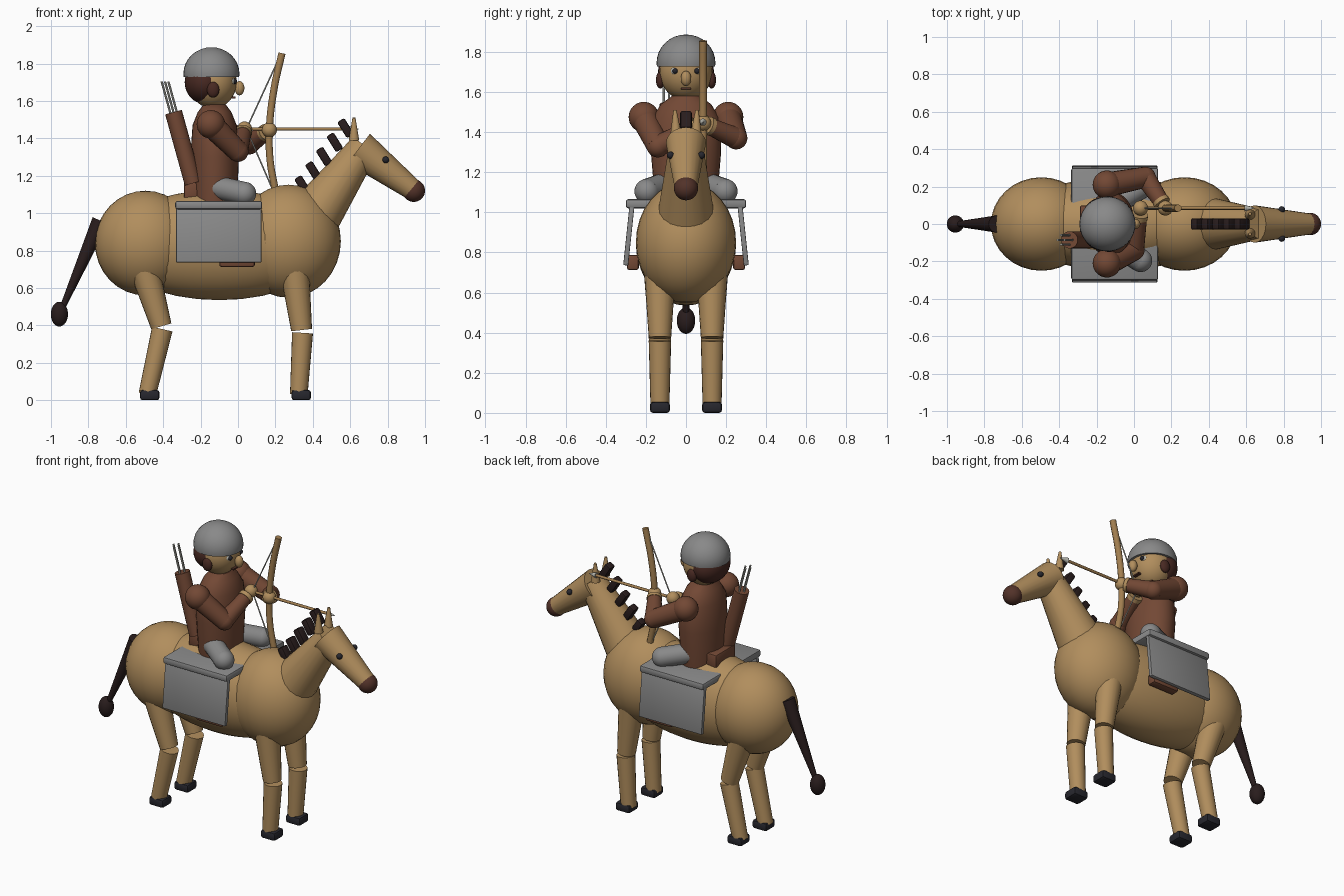
import bpy, bmesh, math
from mathutils import Vector

if "Cube" in bpy.data.objects:
    bpy.data.objects.remove(bpy.data.objects["Cube"], do_unlink=True)


def material(name, *rgb):
    m = bpy.data.materials.new(name)
    m.use_nodes = True
    m.diffuse_color = (*rgb, 1)
    m.node_tree.nodes["Principled BSDF"].inputs["Base Color"].default_value = (*rgb, 1)
    return m


TAN = material("tan hide", 0.44, 0.27, 0.11)
LEATHER = material("brown leather", 0.17, 0.065, 0.035)
HAIR = material("dark brown hair", 0.065, 0.022, 0.016)
MUZZLE = material("muzzle brown", 0.085, 0.032, 0.022)
MANE = material("mane black brown", 0.022, 0.012, 0.012)
HOOF = material("hoof charcoal", 0.02, 0.02, 0.027)
GREY = material("grey cloth", 0.25, 0.25, 0.25)
PALE = material("pale shaft", 0.5, 0.5, 0.45)
WOOD = material("bow wood", 0.36, 0.21, 0.08)


def finish(bm, name, mat, smooth=True):
    me = bpy.data.meshes.new(name)
    bm.to_mesh(me)
    bm.free()
    ob = bpy.data.objects.new(name, me)
    bpy.context.collection.objects.link(ob)
    me.materials.append(mat)
    if smooth:
        bpy.ops.object.select_all(action="DESELECT")
        ob.select_set(True)
        bpy.context.view_layer.objects.active = ob
        bpy.ops.object.shade_smooth_by_angle(angle=math.radians(40))
    return ob


def ball(name, mat, loc, size, cut=None):
    """Ellipsoid, optionally keeping only what lies above a relative height."""
    bm = bmesh.new()
    bmesh.ops.create_uvsphere(bm, u_segments=32, v_segments=16, radius=1)
    if cut is not None:
        geom = bm.verts[:] + bm.edges[:] + bm.faces[:]
        bmesh.ops.bisect_plane(bm, geom=geom, plane_co=(0, 0, cut),
                               plane_no=(0, 0, -1), clear_outer=True)
        bmesh.ops.holes_fill(bm, edges=[e for e in bm.edges if e.is_boundary])
    bmesh.ops.scale(bm, vec=size if isinstance(size, tuple) else (size,) * 3, verts=bm.verts)
    bmesh.ops.translate(bm, vec=loc, verts=bm.verts)
    return finish(bm, name, mat)


def rod(name, mat, a, b, r1, r2=None, sides=20):
    """Straight or tapered cylinder between two points."""
    a, b = Vector(a), Vector(b)
    bm = bmesh.new()
    bmesh.ops.create_cone(bm, cap_ends=True, segments=sides, radius1=r1,
                          radius2=r1 if r2 is None else r2, depth=(b - a).length)
    ob = finish(bm, name, mat)
    ob.location = (a + b) / 2
    ob.rotation_euler = (b - a).to_track_quat("Z", "Y").to_euler()
    return ob


def box(name, mat, loc, size, rot=(0, 0, 0), bevel=0.008):
    bm = bmesh.new()
    bmesh.ops.create_cube(bm, size=1)
    bmesh.ops.scale(bm, vec=size, verts=bm.verts)
    if bevel:
        bmesh.ops.bevel(bm, geom=bm.edges[:], offset=bevel, segments=2,
                        profile=0.5, affect="EDGES")
    ob = finish(bm, name, mat)
    ob.location, ob.rotation_euler = loc, rot
    return ob


# Horse body, neck and head
ball("barrel", TAN, (-0.1, 0, 0.83), (0.6, 0.245, 0.295))
ball("rump", TAN, (-0.495, 0, 0.84), (0.27, 0.25, 0.28))
ball("chest", TAN, (0.27, 0, 0.85), (0.28, 0.25, 0.302))
rod("neck", TAN, (0.42, 0, 1.0), (0.68, 0, 1.36), 0.14, 0.08)
rod("horse_head", TAN, (0.645, 0, 1.345), (0.935, 0, 1.125), 0.1, 0.057)
ball("muzzle", MUZZLE, (0.94, 0, 1.12), 0.06)

# Mane tufts up the neck, then the tail
for i in range(5):
    t = i / 4
    box("mane_tuft", MANE, (0.345 + 0.23 * t, 0, 1.15 + 0.305 * t),
        (0.045, 0.058, 0.1), (0, math.radians(-32), 0), 0.01)
rod("tail", MANE, (-0.735, 0, 0.96), (-0.945, 0, 0.48), 0.046, 0.014)
ball("tail_tuft", MANE, (-0.955, 0, 0.46), (0.046, 0.046, 0.066))

for s, side in ((1, "left"), (-1, "right")):
    # Horse face
    rod(side + "_horse_ear", TAN, (0.62, s * 0.05, 1.39), (0.62, s * 0.055, 1.51), 0.028, 0.008)
    ball(side + "_horse_eye", HOOF, (0.79, s * 0.077, 1.285), 0.018)

    # Legs: hip, knee and ankle positions along x and z
    for end, hip, knee, ankle in (("front", (0.3, 0.72), (0.34, 0.375), (0.325, 0.03)),
                                  ("rear", (-0.5, 0.7), (-0.41, 0.395), (-0.485, 0.03))):
        y = s * 0.13
        h, k, a = [(p[0], y, p[1]) for p in (hip, knee, ankle)]
        rod(f"{side}_{end}_upper_leg", TAN, h, k, 0.08, 0.056)
        rod(f"{side}_{end}_lower_leg", TAN, (k[0] + 0.005, y, k[2] - 0.015), a, 0.056, 0.047)
        box(f"{side}_{end}_hoof", HOOF, (a[0] + 0.013, y, 0.0275), (0.105, 0.1, 0.055), bevel=0.015)

    # Saddle flap and boot
    box(side + "_saddle_flap", GREY, (-0.103, s * 0.285, 0.885),
        (0.455, 0.025, 0.3), (s * math.radians(6), 0, 0), 0.004)
    box(side + "_boot", LEATHER, (-0.005, s * 0.265, 0.75), (0.19, 0.06, 0.075), bevel=0.012)

    # Rider thigh
    hip, knee = (-0.1, s * 0.11, 1.135), (0.035, s * 0.195, 1.105)
    rod(side + "_thigh", GREY, hip, knee, 0.062)
    ball(side + "_hip", GREY, hip, 0.062)
    ball(side + "_knee", GREY, knee, 0.062)

    # Rider face
    ball(side + "_eye_white", PALE, (-0.037, s * 0.053, 1.705), (0.022, 0.024, 0.022))
    ball(side + "_pupil", HOOF, (-0.019, s * 0.055, 1.705), 0.014)
    ball(side + "_ear", HAIR, (-0.133, s * 0.128, 1.66), (0.033, 0.022, 0.042))

# Saddle
box("saddle_top", GREY, (-0.103, 0, 1.043), (0.465, 0.6, 0.045), bevel=0.012)
box("saddle_cantle", LEATHER, (-0.25, 0, 1.115), (0.08, 0.2, 0.1), bevel=0.012)

# Rider torso: stacked rings of (height, half depth, half width)
bm = bmesh.new()
rings = []
for z, rx, ry in ((1.06, 0.12, 0.155), (1.3, 0.13, 0.175), (1.47, 0.118, 0.17),
                  (1.54, 0.09, 0.125), (1.58, 0.06, 0.07)):
    rings.append([bm.verts.new((-0.125 + rx * math.cos(i * math.tau / 32),
                                ry * math.sin(i * math.tau / 32), z)) for i in range(32)])
for low, high in zip(rings, rings[1:]):
    for i in range(32):
        j = (i + 1) % 32
        bm.faces.new((low[i], low[j], high[j], high[i]))
bm.faces.new(rings[0][::-1])
bm.faces.new(rings[-1])
finish(bm, "torso", LEATHER)

# Rider head
ball("face", TAN, (-0.135, 0, 1.7), (0.128, 0.132, 0.14))
ball("hair", HAIR, (-0.18, 0, 1.7), (0.105, 0.14, 0.115))
ball("helmet", GREY, (-0.142, 0, 1.745), (0.15, 0.147, 0.142), -0.12)
ball("nose", TAN, (0.008, 0, 1.668), (0.026, 0.026, 0.038))
box("mouth", MUZZLE, (-0.024, 0, 1.618), (0.02, 0.05, 0.009), bevel=0)

# Arms drawing the bow
hands = {"left": (0.168, 0.085, 1.445), "right": (0.035, 0.085, 1.45)}
elbows = {"left": (0.06, 0.25, 1.37), "right": (0.0, -0.14, 1.33)}
for s, side in ((1, "left"), (-1, "right")):
    shoulder = Vector((-0.145, s * 0.21, 1.475))
    elbow, hand = Vector(elbows[side]), Vector(hands[side])
    ball(side + "_shoulder", LEATHER, shoulder, 0.076)
    rod(side + "_upper_arm", LEATHER, shoulder, elbow, 0.066, 0.056)
    ball(side + "_elbow", LEATHER, elbow, 0.056)
    rod(side + "_forearm", LEATHER, elbow, elbow.lerp(hand, 0.82), 0.054, 0.042)
    rod(side + "_cuff", TAN, elbow.lerp(hand, 0.75), elbow.lerp(hand, 0.85), 0.046)
    ball(side + "_hand", TAN, hand, 0.04)

# Bow stave swept along a curve
points = [(0.235, 1.855), (0.192, 1.66), (0.168, 1.45), (0.172, 1.28), (0.2, 1.12)]
curve = bpy.data.curves.new("bow", "CURVE")
curve.dimensions = "3D"
curve.bevel_depth = 0.02
curve.bevel_resolution = 3
curve.use_fill_caps = True
spline = curve.splines.new("BEZIER")
spline.bezier_points.add(len(points) - 1)
for p, (x, z) in zip(spline.bezier_points, points):
    p.co = (x, 0.085, z)
    p.handle_left_type = p.handle_right_type = "AUTO"
curve.materials.append(WOOD)
bpy.context.collection.objects.link(bpy.data.objects.new("bow", curve))

# Strings and the nocked arrow
for name, (x, z) in (("upper_string", points[0]), ("lower_string", points[-1])):
    rod(name, PALE, (x - 0.008, 0.085, z - 0.01), (0.045, 0.085, 1.45), 0.004, sides=8)
rod("nocked_arrow", WOOD, (0.02, 0.085, 1.45), (0.6, 0.085, 1.45), 0.009, sides=12)
rod("arrow_tip", PALE, (0.59, 0.085, 1.45), (0.645, 0.085, 1.45), 0.018, 0.001, 12)

# Quiver with spare arrows
top, bottom = Vector((-0.345, -0.085, 1.54)), Vector((-0.24, -0.085, 1.16))
rod("quiver", LEATHER, bottom, top, 0.046)
rise = (top - bottom).normalized()
for dx, dy in ((0.018, 0), (-0.018, 0), (0, 0.025), (0, -0.025)):
    start = top + Vector((dx, dy, 0)) - rise * 0.05
    rod("spare_arrow", PALE, start, start + rise * 0.22, 0.006, sides=8)
